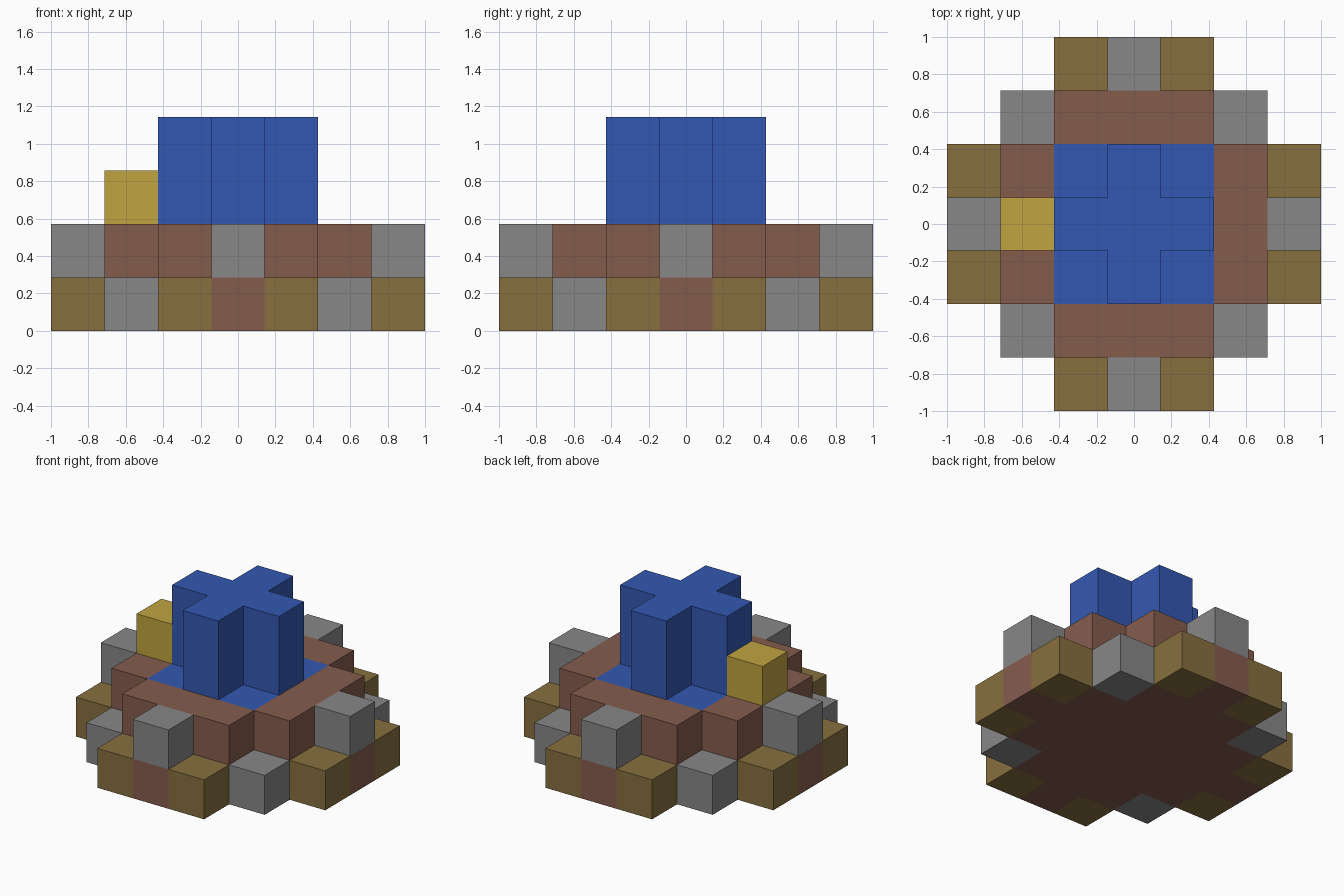
import bpy
import bmesh
from mathutils import Vector

cube = bpy.data.objects.get("Cube")
if cube:
    bpy.data.objects.remove(cube, do_unlink=True)

U = 2 / 7  # edge of one block


def material(name, rgb):
    mat = bpy.data.materials.new(name)
    mat.use_nodes = True
    mat.diffuse_color = (*rgb, 1)
    mat.node_tree.nodes["Principled BSDF"].inputs["Base Color"].default_value = (*rgb, 1)
    return mat


olive = material("olive wood", (0.242, 0.162, 0.050))
grey = material("grey stone", (0.242, 0.242, 0.242))
brown = material("brown clay", (0.235, 0.107, 0.076))
blue = material("blue", (0.034, 0.098, 0.445))
gold = material("gold", (0.527, 0.371, 0.051))


def blocks(name, cells, mat):
    """Join unit blocks at integer cells (x, y, layer) into one closed shell."""
    cells = set(cells)
    bm = bmesh.new()
    for cell in cells:
        centre = Vector((cell[0], cell[1], cell[2] + 0.5))
        for axis in range(3):
            for sign in (-1, 1):
                step = [0, 0, 0]
                step[axis] = sign
                if tuple(c + s for c, s in zip(cell, step)) in cells:
                    continue
                n = Vector(step) / 2
                a = Vector((n.y, n.z, n.x))
                b = n.cross(a) * 2
                corners = (-a - b, a - b, a + b, b - a)
                bm.faces.new([bm.verts.new((centre + n + c) * U) for c in corners])
    bmesh.ops.remove_doubles(bm, verts=bm.verts, dist=U / 100)
    bmesh.ops.recalc_face_normals(bm, faces=bm.faces)
    # Merge coplanar squares into clean flat faces
    bmesh.ops.dissolve_limit(bm, angle_limit=0.01, verts=bm.verts, edges=bm.edges)
    mesh = bpy.data.meshes.new(name)
    bm.to_mesh(mesh)
    bm.free()
    mesh.materials.append(mat)
    obj = bpy.data.objects.new(name, mesh)
    bpy.context.collection.objects.link(obj)


def square(r, layer):
    return {(x, y, layer) for x in range(-r, r + 1) for y in range(-r, r + 1)}


def cut_corners(r, layer):
    return {c for c in square(r, layer) if abs(c[0]) + abs(c[1]) < 2 * r}


sides = {"front": (0, -1), "back": (0, 1), "left": (1, 0), "right": (-1, 0)}

# Lower clay floor with a tongue reaching each side
blocks("lower_floor", cut_corners(2, 0) | {(3 * x, 3 * y, 0) for x, y in sides.values()}, brown)

# Upper clay terrace, a ring around the tower base
blocks("upper_terrace", cut_corners(2, 1) - square(1, 1), brown)

# Wooden blocks and the stone between them on each side
for side, (dx, dy) in sides.items():
    for k, s in enumerate((-1, 1), 1):
        blocks(f"{side}_wood_block_{k}", [(3 * dx + s * dy, 3 * dy + s * dx, 0)], olive)
    blocks(f"{side}_stone", [(3 * dx, 3 * dy, 1)], grey)

# Stones in the four corners
for x, xn in ((-2, "right"), (2, "left")):
    for y, yn in ((-2, "front"), (2, "back")):
        blocks(f"{yn}_{xn}_corner_stone", [(x, y, 0)], grey)

# Blue core: square base sunk in the terrace, cross-shaped tower above
blocks("tower_base", square(1, 1), blue)
blocks("tower", cut_corners(1, 2) | cut_corners(1, 3), blue)

# Gold block against the tower
blocks("gold_block", [(-2, 0, 2)], gold)
